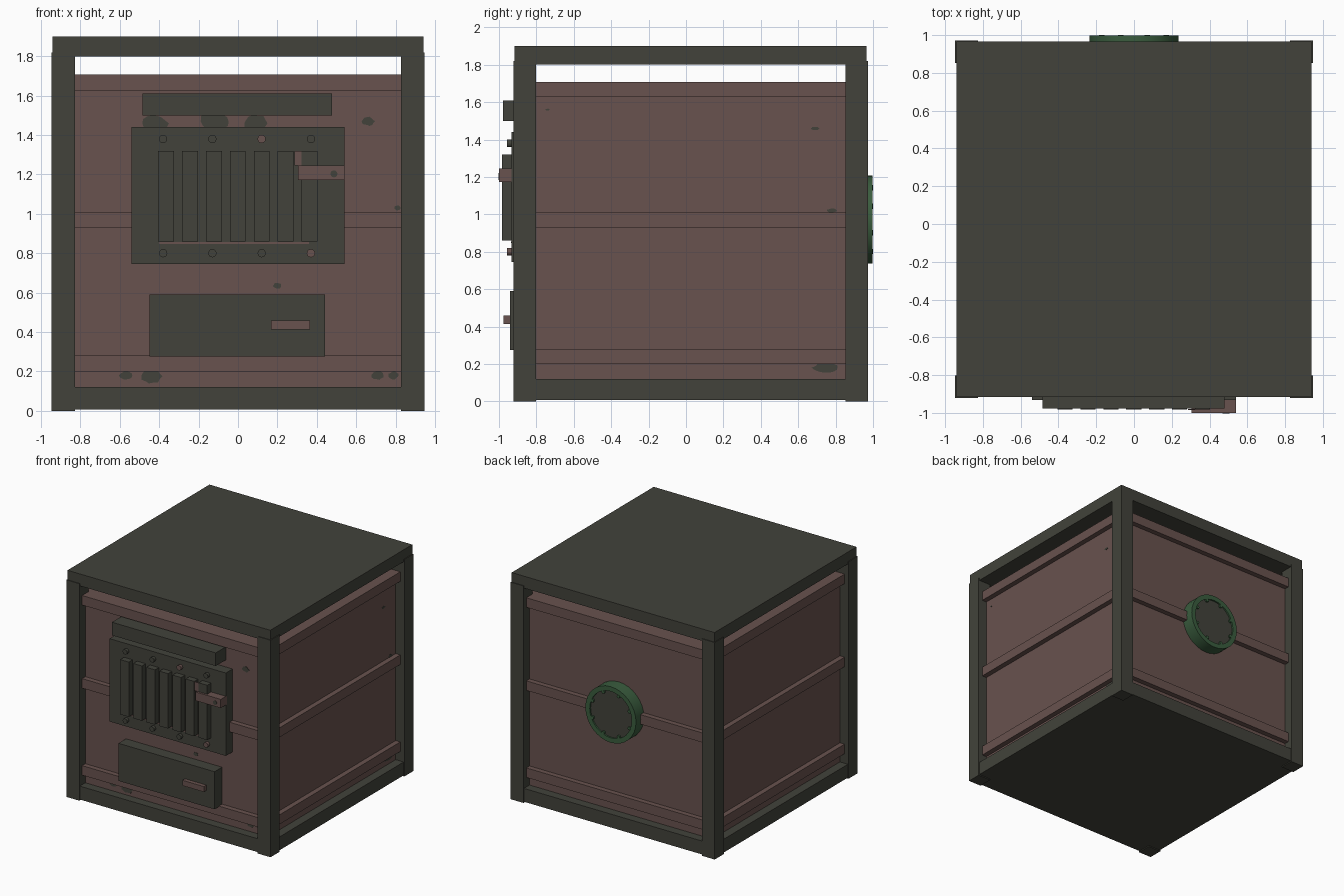
import bpy
import math
import random
from mathutils import Vector

random.seed(4)
cube = bpy.data.objects.get("Cube")
if cube:
    bpy.data.objects.remove(cube, do_unlink=True)


def material(name, rgb):
    m = bpy.data.materials.new(name)
    m.use_nodes = True
    m.diffuse_color = (*rgb, 1)
    for node in m.node_tree.nodes:
        if node.type == 'BSDF_PRINCIPLED':
            node.inputs["Base Color"].default_value = (*rgb, 1)
    return m


DARK = material("dark_metal", (0.054, 0.055, 0.043))
RED = material("rust_red", (0.140, 0.085, 0.077))
GREEN = material("painted_green", (0.042, 0.108, 0.048))


def mesh_object(name, verts, faces, mat):
    me = bpy.data.meshes.new(name)
    me.from_pydata(verts, [], faces)
    me.materials.append(mat)
    ob = bpy.data.objects.new(name, me)
    bpy.context.collection.objects.link(ob)
    return ob


def box(name, x, y, z, mat):
    """Box from (low, high) ranges."""
    verts = [(a, b, c) for a in x for b in y for c in z]
    faces = [(0, 1, 3, 2), (4, 6, 7, 5), (0, 4, 5, 1),
             (2, 3, 7, 6), (0, 2, 6, 4), (1, 5, 7, 3)]
    return mesh_object(name, verts, faces, mat)


def disc(name, centre, radius, depth, mat, sides=16, axis='Y', rough=0.0, flat=1.0):
    """Solid disc facing along an axis; rough makes a ragged edge, flat squashes its height."""
    verts = []
    radii = [radius * (1 - rough * random.random()) for _ in range(sides)]
    for off in (-depth / 2, depth / 2):
        for i, r in enumerate(radii):
            t = math.tau * i / sides
            u, v = r * math.cos(t), r * math.sin(t) * flat
            local = (u, off, v) if axis == 'Y' else (off, -u, v)
            verts.append(Vector(centre) + Vector(local))
    faces = [tuple(range(sides)), tuple(range(2 * sides - 1, sides - 1, -1))]
    for i in range(sides):
        j = (i + 1) % sides
        faces.append((j, i, i + sides, j + sides))
    return mesh_object(name, verts, faces, mat)


# Frame: posts, roof and floor
X, BACK, FRONT, POST = 0.947, 0.972, -0.922, 0.12
for side, xr in (("right", (-X, -X + POST)), ("left", (X - POST, X))):
    for end, yr in (("front", (FRONT, FRONT + POST)), ("back", (BACK - POST, BACK))):
        box(f"{end}_{side}_post", xr, yr, (0, 1.82), DARK)
inset = 0.006
span_x = (-X + inset, X - inset)
span_y = (FRONT + inset, BACK - inset)
box("roof", span_x, span_y, (1.80, 1.90), DARK)
box("floor", span_x, span_y, (0.008, 0.12), DARK)

# Body with raised belts
REC = 0.08
box("body", (-X + REC, X - REC), (FRONT + REC, BACK - REC), (0.11, 1.70), RED)
step = 0.037
for name, low in (("lower", 0.20), ("middle", 0.93), ("upper", 1.627)):
    box(f"{name}_belt", (-X + step, X - step), (FRONT + step, BACK - step),
        (low, low + 0.08), RED)

# Vent plate with slats, bolts and latch
WALL = FRONT + REC + 0.01
box("vent_plate", (-0.54, 0.54), (-0.932, WALL), (0.745, 1.44), DARK)
for i in range(7):
    c = -0.365 + i * 0.1213
    box(f"vent_slat_{i}", (c - 0.04, c + 0.04), (-0.983, -0.92), (0.86, 1.32), DARK)
for row, z in enumerate((0.80, 1.38)):
    for i in range(4):
        rusty = (row, i) in ((1, 2), (0, 3))
        disc(f"vent_bolt_{row}_{i}", (-0.38 + i * 0.25, -0.942, z), 0.021, 0.03,
             RED if rusty else DARK, 12)
box("vent_latch", (0.305, 0.54), (-1.0, -0.92), (1.172, 1.245), RED)
disc("latch_rivet", (0.487, -0.999, 1.203), 0.018, 0.006, DARK, 12)
box("slat_rust", (0.287, 0.322), (-0.985, -0.979), (1.245, 1.32), RED)
box("plate_rust_line", (-0.40, 0.36), (-0.935, -0.93), (0.846, 0.856), RED)

# Canopy bar above the vent
box("vent_canopy", (-0.485, 0.478), (-0.978, WALL), (1.50, 1.61), DARK)

# Drawer and pull
box("drawer", (-0.45, 0.442), (-0.942, WALL), (0.275, 0.59), DARK)
box("drawer_pull", (0.167, 0.366), (-0.976, -0.93), (0.413, 0.458), RED)

# Round port on the back: ring, cover and bolts
PORT = Vector((0, 0, 0.972))
N = 32
profile = [(0.235, 0.88), (0.235, 0.998), (0.195, 0.998), (0.195, 0.88)]
verts = [(r * math.cos(math.tau * i / N), y, PORT.z + r * math.sin(math.tau * i / N))
         for i in range(N) for r, y in profile]
faces = [(4 * i + k, 4 * i + (k + 1) % 4,
          4 * ((i + 1) % N) + (k + 1) % 4, 4 * ((i + 1) % N) + k)
         for i in range(N) for k in range(4)]
ring = mesh_object("port_ring", verts, faces, GREEN)
disc("port_cover", PORT + Vector((0, 0.935, 0)), 0.197, 0.10, DARK, N)
for i in range(8):
    t = math.tau * (i + 0.5) / 8
    disc(f"port_bolt_{i}", PORT + Vector((0.185 * math.cos(t), 0.985, 0.185 * math.sin(t))),
         0.014, 0.03, GREEN, 8)

# Worn paint spots as thin ragged plates
wall_y, belt_y = FRONT + REC, FRONT + step
front_spots = [(0.66, 1.47, 0.035, wall_y), (0.20, 0.635, 0.024, wall_y),
               (-0.57, 0.18, 0.035, wall_y), (-0.44, 0.175, 0.06, wall_y),
               (0.71, 0.18, 0.035, wall_y), (0.79, 0.18, 0.03, wall_y),
               (0.81, 1.03, 0.02, wall_y), (0.09, 1.46, 0.07, wall_y),
               (-0.12, 1.47, 0.08, wall_y), (-0.42, 1.46, 0.07, wall_y)]
for i, (x, z, r, y) in enumerate(front_spots):
    disc(f"front_wear_{i}", (x, y, z), r, 0.006, DARK, 14, 'Y', 0.25, 0.7)
for i, (y, z, r) in enumerate([(0.69, 1.46, 0.025), (0.75, 0.18, 0.08),
                               (0.78, 1.02, 0.03), (-0.74, 1.56, 0.014)]):
    disc(f"side_wear_{i}", (X - REC, y, z), r, 0.006, DARK, 14, 'X', 0.25, 0.4)

# Consistent outward normals and crisp edges, smooth round wall
import bmesh
for ob in bpy.context.collection.objects:
    if ob.type == 'MESH':
        bm = bmesh.new()
        bm.from_mesh(ob.data)
        bmesh.ops.recalc_face_normals(bm, faces=bm.faces)
        bm.to_mesh(ob.data)
        bm.free()
bpy.ops.object.select_all(action='DESELECT')
ring.select_set(True)
bpy.context.view_layer.objects.active = ring
bpy.ops.object.shade_smooth_by_angle()
